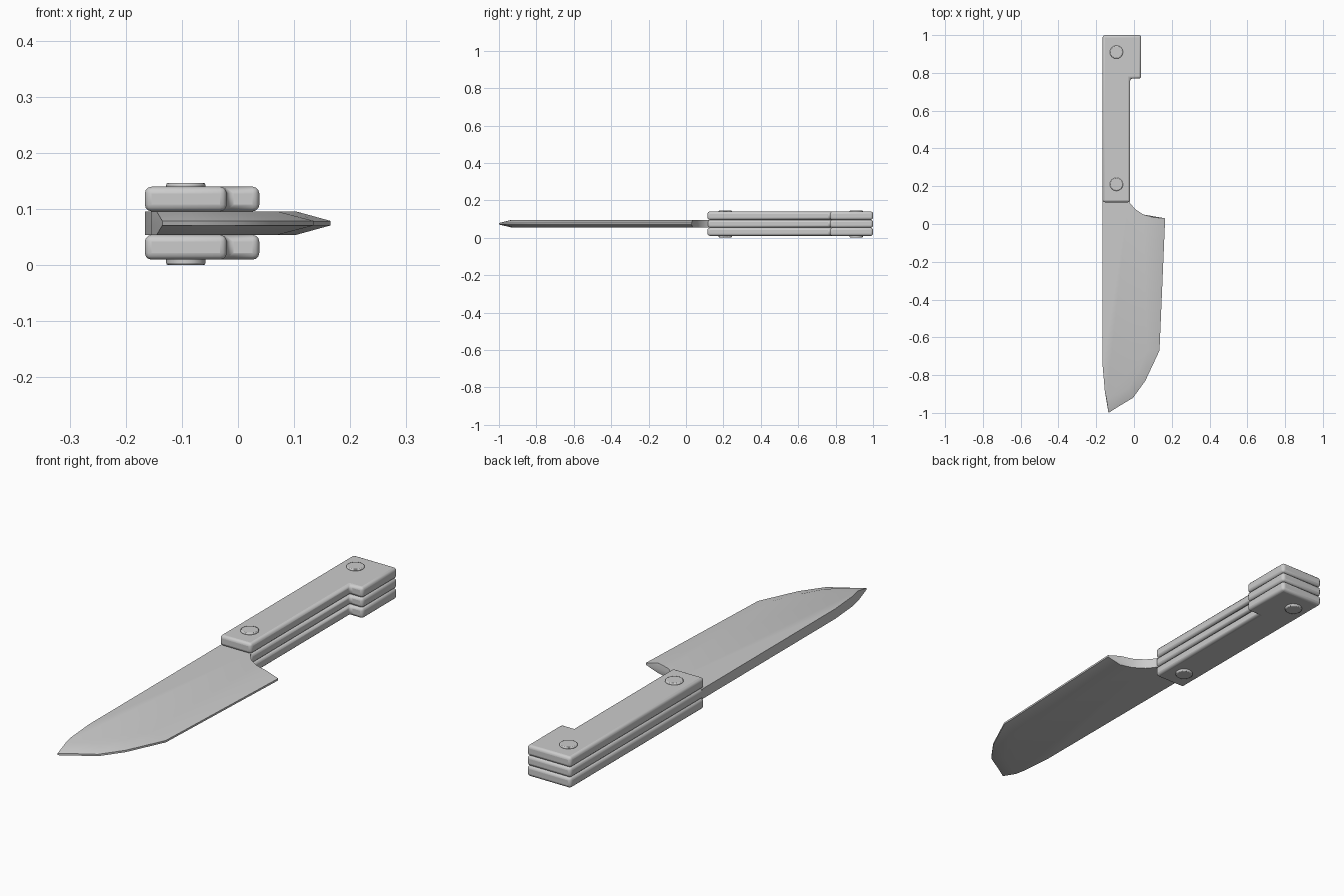
import bpy, bmesh, math

cube = bpy.data.objects.get("Cube")
if cube:
    bpy.data.objects.remove(cube, do_unlink=True)

MID = 0.075      # height of the middle plane
HALF = 0.021     # half thickness of blade and tang
EDGE = 0.004     # half thickness of the cutting edge

grey = bpy.data.materials.new("plain_grey")
grey.use_nodes = True
grey.diffuse_color = (0.6, 0.6, 0.6, 1)
grey.node_tree.nodes["Principled BSDF"].inputs["Base Color"].default_value = (0.6, 0.6, 0.6, 1)


def finish(name, bm, bevel=0, segments=3):
    """Turn a bmesh into a grey object with rounded edges."""
    bmesh.ops.recalc_face_normals(bm, faces=bm.faces)
    mesh = bpy.data.meshes.new(name)
    bm.to_mesh(mesh)
    bm.free()
    mesh.materials.append(grey)
    obj = bpy.data.objects.new(name, mesh)
    bpy.context.collection.objects.link(obj)
    if bevel:
        mod = obj.modifiers.new("rounding", 'BEVEL')
        mod.width = bevel
        mod.segments = segments
        mod.limit_method = 'ANGLE'
    bpy.ops.object.select_all(action='DESELECT')
    obj.select_set(True)
    bpy.context.view_layer.objects.active = obj
    bpy.ops.object.shade_smooth_by_angle(angle=math.radians(35))
    return obj


def loft(loops):
    """Bridge matching closed loops and cap both ends."""
    bm = bmesh.new()
    rings = [[bm.verts.new(p) for p in loop] for loop in loops]
    for a, b in zip(rings, rings[1:]):
        for i in range(len(a)):
            j = (i + 1) % len(a)
            bm.faces.new((a[i], a[j], b[j], b[i]))
    bm.faces.new(rings[0])
    bm.faces.new(rings[-1])
    return bm


def at_height(points, z):
    return [(x, y, z) for x, y in points]


# Handle: tang between two scales, all with the same hooked outline
handle = [(-0.166, 0.115), (-0.02, 0.115), (-0.02, 0.77),
          (0.038, 0.77), (0.038, 1), (-0.166, 1)]
for name, low, high in (("lower_scale", 0.01, 0.054),
                        ("tang", 0.054, 0.096),
                        ("upper_scale", 0.096, 0.14)):
    finish(name, loft([at_height(handle, low), at_height(handle, high)]), 0.012)

# Rivets through the handle
for name, y in (("front_rivet", 0.21), ("rear_rivet", 0.91)):
    circle = [(-0.093 + 0.035 * math.cos(math.tau * i / 16),
               y + 0.035 * math.sin(math.tau * i / 16)) for i in range(16)]
    finish(name, loft([at_height(circle, 0), at_height(circle, 2 * MID - 0.003)]), 0.004, 2)

# Blade: each pair is a point of the flat side and its point on the rim
blade = [((-0.166, 0.13), (-0.166, 0.13)),
         ((-0.166, -0.75), (-0.166, -0.75)),
         ((-0.155, -0.88), (-0.155, -0.88)),
         ((-0.145, -0.93), (-0.135, -0.995)),
         ((-0.09, -0.925), (-0.08, -0.965)),
         ((-0.03, -0.87), (-0.005, -0.92)),
         ((0.02, -0.78), (0.06, -0.83)),
         ((0.07, -0.67), (0.135, -0.67)),
         ((0.103, 0.035), (0.165, 0.03)),
         ((0.05, 0.05), (0.05, 0.05)),
         ((0.005, 0.08), (0.005, 0.08)),
         ((-0.02, 0.11), (-0.02, 0.11)),
         ((-0.03, 0.13), (-0.03, 0.13))]
flat = [p for p, _ in blade]
rim = [q for _, q in blade]
bm = loft([at_height(flat, MID - HALF), at_height(rim, MID - EDGE),
           at_height(rim, MID + EDGE), at_height(flat, MID + HALF)])
finish("blade", bm)
# Seat the tip at the very front of the model
for v in bpy.data.objects["blade"].data.vertices:
    if v.co.y < -0.99:
        v.co.y = -1
